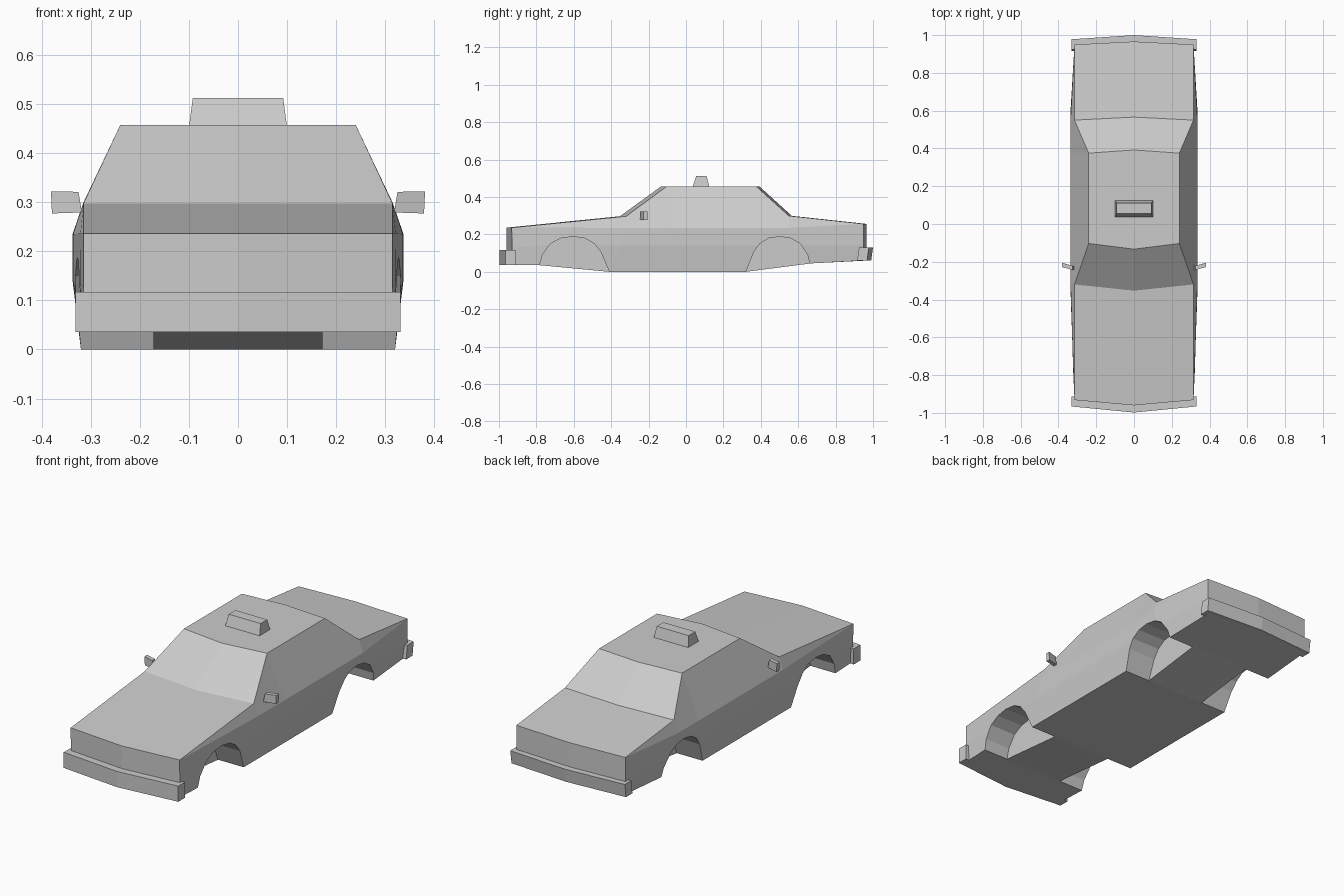
import bpy, bmesh

if "Cube" in bpy.data.objects:
    bpy.data.objects.remove(bpy.data.objects["Cube"])


def make(name, verts, faces):
    bm = bmesh.new()
    vs = [bm.verts.new(v) for v in verts]
    for f in faces:
        bm.faces.new([vs[i] for i in f])
    bmesh.ops.remove_doubles(bm, verts=bm.verts, dist=0.0005)
    bmesh.ops.recalc_face_normals(bm, faces=bm.faces)
    me = bpy.data.meshes.new(name)
    bm.to_mesh(me)
    bm.free()
    ob = bpy.data.objects.new(name, me)
    bpy.context.collection.objects.link(ob)
    return ob


def bridge(name, a, b):
    """Closed solid between two matching outlines."""
    n = len(a)
    faces = [(i, (i + 1) % n, n + (i + 1) % n, n + i) for i in range(n)]
    return make(name, a + b, faces + [tuple(range(n)), tuple(range(n, 2 * n))])


# Body: half sections as (sill, flank, belt, top edge), plus bow of the centre line
sections = [
    ((.310, -.93, .035), (.315, -.93, .13), (.315, -.932, .236), (.315, -.932, .236), -.028),
    ((.316, -.78, .035), (.322, -.78, .14), (.321, -.78, .236), (.315, -.78, .251), -.03),
    ((.320, -.41, 0), (.336, -.35, .14), (.336, -.32, .235), (.315, -.32, .297), -.033),
    ((.320, -.10, 0), (.337, -.10, .14), (.337, -.10, .235), (.240, -.103, .457), -.03),
    ((.320, .32, 0), (.337, .375, .14), (.337, .375, .235), (.240, .375, .457), .017),
    ((.320, .67, .045), (.336, .60, .14), (.336, .55, .235), (.315, .55, .299), .016),
    ((.310, .95, .06), (.315, .95, .14), (.315, .95, .256), (.315, .95, .256), .016),
]
verts, faces = [], []
last = len(sections) - 1
for s in (1, -1):
    base = len(verts)
    for k, (sill, flank, belt, top, bow) in enumerate(sections):
        low_bow = bow if k in (0, last) else 0
        ring = [(0, sill[1] + low_bow, sill[2]), sill, flank, belt, top,
                (0, top[1] + bow, top[2])]
        verts += [(s * x, y, z) for x, y, z in ring]
    for k in range(last):
        for j in range(5):
            a = base + k * 6 + j
            faces.append((a, a + 1, a + 7, a + 6))
    for k in (0, last):
        faces.append(tuple(base + k * 6 + j for j in range(6)))
body = make("car_body", verts, faces)

# Wheel arches cut from both sides
arch = [(-.192, -.03), (-.177, .035), (-.163, .09), (-.120, .15), (-.065, .179),
        (0, .188), (.065, .179), (.115, .15), (.150, .105), (.195, 0), (.207, -.03)]
for end, cy, d in (("front", -.605, 1), ("rear", .50, -1)):
    w = 1 if d > 0 else .92
    for side, s in (("right", 1), ("left", -1)):
        outline = [(cy + d * w * y, z) for y, z in arch]
        cut = bridge(f"{end}_{side}_arch_cutter",
                     [(s * .172, y, z) for y, z in outline],
                     [(s * .5, y, z) for y, z in outline])
        cut.hide_render = True
        cut.hide_viewport = True
        cut.display_type = 'WIRE'
        m = body.modifiers.new("arch", 'BOOLEAN')
        m.operation = 'DIFFERENCE'
        m.solver = 'EXACT'
        m.object = cut


# Wrap-around bumpers from a bowed plan outline
def bumper(name, d, tip, corner, back, z0, z1, lean):
    right = [(.331, corner), (.331, back), (.309, back), (.309, corner - .05)]
    plan = [(0, tip)] + right + [(0, tip - .06)] + [(-x, y) for x, y in reversed(right)]
    bridge(name, [(x, d * (y - lean), z0) for x, y in plan],
           [(x, d * y, z1) for x, y in plan])


bumper("front_bumper", -1, .998, .966, .912, .035, .117, 0)
bumper("rear_bumper", 1, 1.0, .978, .925, .06, .13, .01)


# Roof sign, a tapered block
def rect(hx, y0, y1, z):
    return [(-hx, y0, z), (hx, y0, z), (hx, y1, z), (-hx, y1, z)]


bridge("roof_sign", rect(.1, .035, .125, .452), rect(.092, .055, .11, .512))

# Swept-back door mirrors
for side, s in (("right", 1), ("left", -1)):
    inner = [(s * .318, -.245, .279), (s * .318, -.223, .279),
             (s * .325, -.221, .321), (s * .325, -.243, .321)]
    outer = [(s * .379, -.228, .277), (s * .379, -.206, .277),
             (s * .381, -.206, .322), (s * .381, -.228, .322)]
    bridge(f"{side}_mirror", inner, outer)
